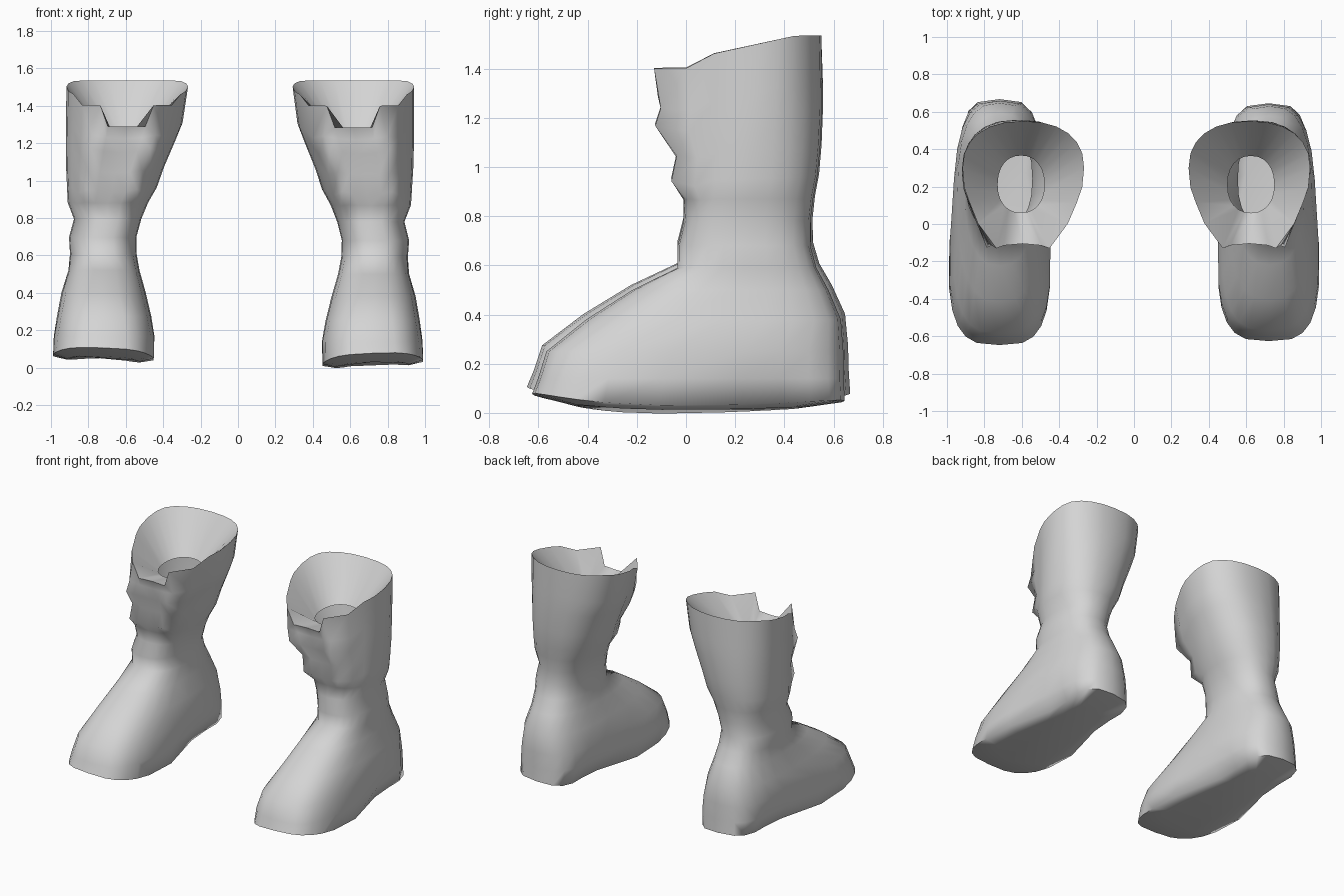
import bpy, bmesh, math

cube = bpy.data.objects.get("Cube")
if cube:
    bpy.data.objects.remove(cube, do_unlink=True)

grey = bpy.data.materials.new("plain_grey")
grey.use_nodes = True
grey.diffuse_color = (0.66, 0.66, 0.66, 1)
grey.node_tree.nodes["Principled BSDF"].inputs["Base Color"].default_value = (0.66, 0.66, 0.66, 1)

N = 24
# Cross-sections: z, centre x, half width, widest y, front y, back y, squareness, tilt, front fold
RINGS = [
    (0.14, 0.718, 0.272, -0.10, -0.610, 0.650, 0.62, 0.00, 0.00),
    (0.25, 0.720, 0.252, -0.05, -0.575, 0.648, 0.65, 0.00, 0.00),
    (0.38, 0.725, 0.225, 0.15, -0.410, 0.637, 0.75, 0.00, 0.00),
    (0.50, 0.725, 0.190, 0.20, -0.220, 0.585, 0.80, 0.00, 0.00),
    (0.59, 0.730, 0.178, 0.24, -0.035, 0.535, 0.82, 0.00, 0.00),
    (0.68, 0.735, 0.180, 0.24, -0.030, 0.510, 0.85, 0.00, 0.01),
    (0.78, 0.710, 0.180, 0.24, -0.010, 0.510, 0.85, 0.00, 0.00),
    (0.87, 0.710, 0.215, 0.25, 0.000, 0.520, 0.85, 0.00, 0.02),
    (0.95, 0.690, 0.240, 0.26, 0.000, 0.537, 0.85, 0.03, 0.09),
    (1.06, 0.675, 0.262, 0.27, 0.000, 0.548, 0.87, 0.06, 0.07),
    (1.20, 0.648, 0.293, 0.28, -0.010, 0.555, 0.88, 0.10, 0.15),
    (1.29, 0.630, 0.312, 0.29, -0.020, 0.555, 0.88, 0.17, 0.12),
    (1.48, 0.617, 0.325, 0.30, -0.040, 0.550, 0.87, 0.22, 0.13),
]
FOLD = {0: 0.5, 1: 0.65, 2: 1.0, 3: 0.35}


def power(v, p):
    return math.copysign(abs(v) ** p, v)


def front_steps(k):
    """Number of steps from the front centre, which is at k = 0."""
    return min(k, N - k)


def section(z, cx, rx, cy, yf, yb, p, tilt, fold):
    pts = []
    for k in range(N):
        a = 2 * math.pi * k / N - math.pi / 2
        c, s = power(math.cos(a), p), power(math.sin(a), p)
        y = cy + s * ((yb - cy) if s > 0 else (cy - yf))
        weight = FOLD.get(front_steps(k), 0)
        # Leather creases sag towards the middle of the front
        sag = 0.4 * fold * (1 - weight) if weight else 0
        y -= fold * weight
        pts.append([cx + rx * c, y, min(z + tilt * (y - 0.2), 1.535) - sag])
    return pts


def tuck_in(pts, amount):
    """Pull the sides under the arch and heel towards the middle."""
    for q in pts:
        q[0] = 0.72 + (q[0] - 0.72) * (1 - amount * math.exp(-((q[1] - 0.3) / 0.25) ** 2))
    return pts


def sole_section(scale, drop):
    """Sole outline with a raised toe."""
    pts = tuck_in(section(0.05, 0.72, 0.275 * scale, -0.1, -0.635 * scale,
                          0.655 * scale, 0.6, 0, 0), 0.33)
    for q in pts:
        q[2] = 0.02 + (0.2 if q[1] < -0.1 else 0.05) * (q[1] + 0.1) ** 2
        q[2] += 0.04 * (q[0] - 0.72) - drop
    return pts


def build_boot(name, side, stretch, lift, lean):
    loops = [sole_section(0.72, 0.015), sole_section(1.0, 0.0)]
    loops += [section(*r) for r in RINGS]
    tuck_in(loops[2], 0.14)
    # Notch at the front of the rim
    for k, q in enumerate(loops[-1]):
        if front_steps(k) <= 1:
            q[2] = 1.285
        elif front_steps(k) == 2:
            q[0] = 0.617 + (q[0] - 0.617) * 0.8
            q[2] = 1.40
    # Collar folding inwards to the leg opening
    loops.append(section(1.255, 0.625, 0.125, 0.21, 0.06, 0.365, 0.9, 0.05, 0))

    bm = bmesh.new()
    rows = []
    for pts in loops:
        rows.append([bm.verts.new((side * (x - lean * z / 1.5),
                                   y * (1 + stretch * (1 - z / 1.53)),
                                   z + lift * (1 - z / 1.53)))
                     for x, y, z in pts])
    bm.faces.new(rows[0][::-1])
    for low, high in zip(rows, rows[1:]):
        for k in range(N):
            j = (k + 1) % N
            bm.faces.new((low[k], low[j], high[j], high[k]))
    if side < 0:
        bmesh.ops.reverse_faces(bm, faces=bm.faces[:])
    mesh = bpy.data.meshes.new(name)
    bm.to_mesh(mesh)
    bm.free()
    mesh.materials.append(grey)
    obj = bpy.data.objects.new(name, mesh)
    bpy.context.collection.objects.link(obj)
    bpy.ops.object.select_all(action='DESELECT')
    obj.select_set(True)
    bpy.context.view_layer.objects.active = obj
    bpy.ops.object.shade_smooth_by_angle(angle=math.radians(80))


build_boot("left_boot", 1, -0.015, 0.0, 0.0)
build_boot("right_boot", -1, 0.02, 0.03, 0.025)
